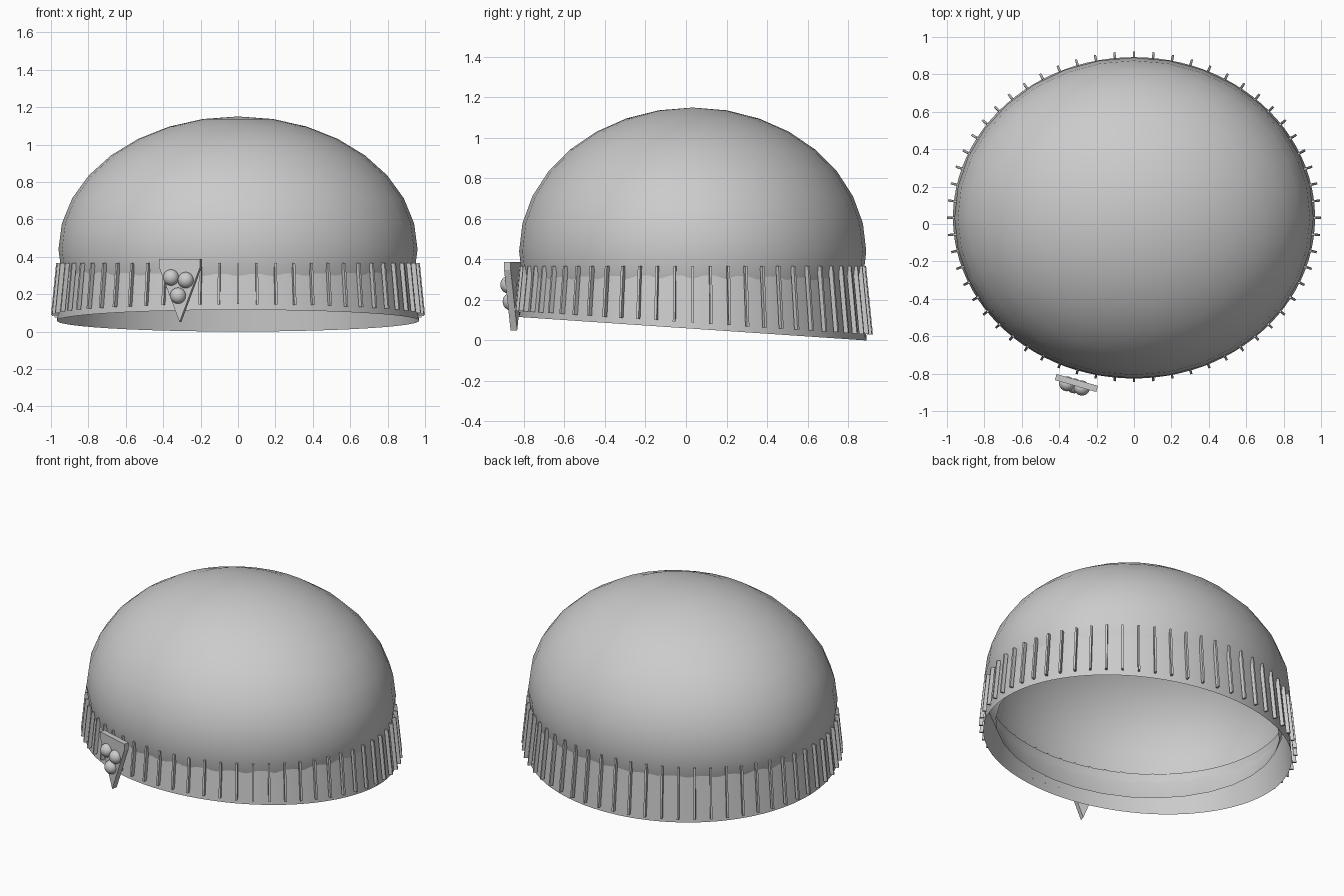
import bpy, bmesh
from math import sin, cos, pi, radians
from mathutils import Matrix, Vector

if "Cube" in bpy.data.objects:
    bpy.data.objects.remove(bpy.data.objects["Cube"])

CY = 0.033  # centre of the hat in y


def finish(name, bm, smooth=True):
    bmesh.ops.recalc_face_normals(bm, faces=bm.faces[:])
    for f in bm.faces:
        f.smooth = smooth
    me = bpy.data.meshes.new(name)
    bm.to_mesh(me)
    bm.free()
    ob = bpy.data.objects.new(name, me)
    bpy.context.collection.objects.link(ob)
    return ob


def rim_z(t):
    # tilted lower rim: high in front, touching the ground at the back
    return 0.058 - 0.058 * sin(t)


# Dome: squashed sphere, open below
bm = bmesh.new()
bmesh.ops.create_uvsphere(bm, u_segments=32, v_segments=16, radius=1)
low = [v for v in bm.verts if v.co.z < -0.45]
bmesh.ops.delete(bm, geom=low, context='VERTS')
bmesh.ops.transform(bm, verts=bm.verts[:], matrix=Matrix.Translation((0, CY, 0.44))
                    @ Matrix.Diagonal((0.96, 0.857, 0.71, 1)))
finish("dome", bm)

# Band: flared ring with level top and tilted rim
bm = bmesh.new()
N = 96
rings = []
for top in (False, True):
    ring = []
    for i in range(N):
        t = 2 * pi * i / N
        a, b, z = (0.936, 0.832, 0.36) if top else (0.968, 0.859, rim_z(t))
        ring.append(bm.verts.new((a * cos(t), CY + b * sin(t), z)))
    rings.append(ring)
for i in range(N):
    j = (i + 1) % N
    bm.faces.new((rings[0][i], rings[0][j], rings[1][j], rings[1][i]))
finish("band", bm)

# Ribs: thin slanted bars standing just off the band
bm = bmesh.new()
for i in range(60):
    t = 2 * pi * i / 60
    out = Vector((cos(t) / 0.988, sin(t) / 0.872, 0)).normalized()
    side = Vector((-out.y, out.x, 0))
    vs = []
    for z in (rim_z(t) + 0.03, 0.367):
        d = -0.1 * (z - 0.09)
        c = Vector(((0.988 + d) * cos(t), CY + (0.872 + d) * sin(t), z))
        for u, w in ((-1, -1), (1, -1), (1, 1), (-1, 1)):
            vs.append(bm.verts.new(c + out * 0.012 * u + side * 0.006 * w))
    for f in ((0, 1, 2, 3), (4, 5, 6, 7), (0, 1, 5, 4), (1, 2, 6, 5), (2, 3, 7, 6), (3, 0, 4, 7)):
        bm.faces.new([vs[k] for k in f])
finish("ribs", bm, False)

# Badge plate: pointed shield, turned to follow the hat
place = Matrix.Translation((-0.308, -0.85, 0)) @ Matrix.Rotation(radians(-16), 4, 'Z')
bm = bmesh.new()
outline = [(-0.115, 0.387), (0.115, 0.387), (0.115, 0.347), (0, 0.05), (-0.115, 0.347)]
face = bm.faces.new([bm.verts.new((x, -0.017, z)) for x, z in outline])
ext = bmesh.ops.extrude_face_region(bm, geom=[face])
bmesh.ops.translate(bm, vec=(0, 0.034, 0),
                    verts=[g for g in ext["geom"] if isinstance(g, bmesh.types.BMVert)])
finish("badge_plate", bm, False).matrix_world = place

# Badge studs: three balls sunk into the plate
bm = bmesh.new()
for x, z in ((-0.047, 0.289), (0.035, 0.275), (-0.008, 0.192)):
    bmesh.ops.create_uvsphere(bm, u_segments=24, v_segments=12, radius=0.043,
                              matrix=Matrix.Translation((x, -0.018, z)) @ Matrix.Diagonal((1, 0.93, 1, 1)))
finish("badge_studs", bm).matrix_world = place
